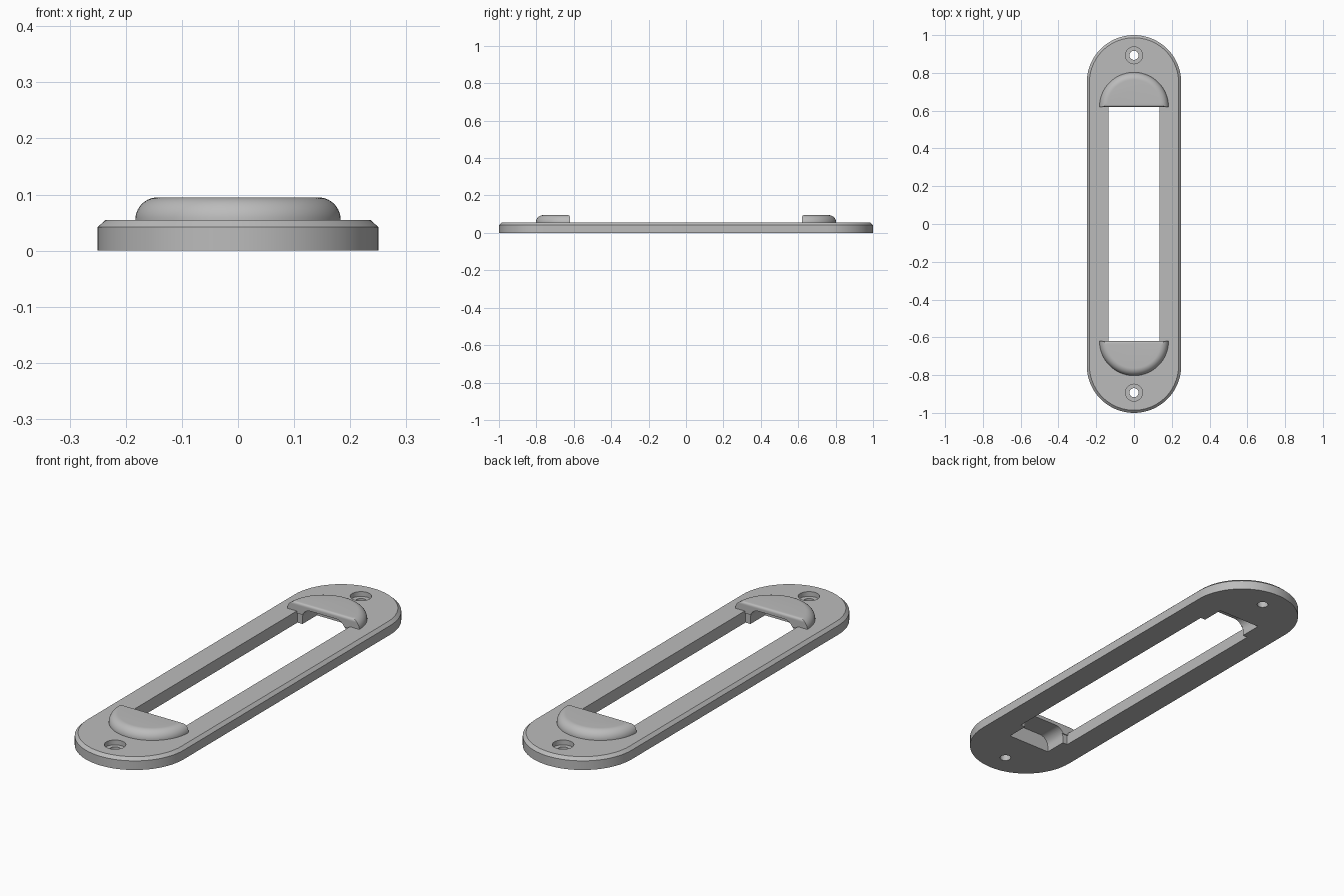
import bpy, bmesh, math

if "Cube" in bpy.data.objects:
    bpy.data.objects.remove(bpy.data.objects["Cube"])

grey = bpy.data.materials.new("plain grey")
grey.use_nodes = True
colour = (0.5, 0.5, 0.5, 1)
grey.diffuse_color = colour
grey.node_tree.nodes["Principled BSDF"].inputs["Base Color"].default_value = colour


def loft(name, rows):
    """Solid from equal-length closed rings of points, capped at both ends."""
    bm = bmesh.new()
    rings = [[bm.verts.new(p) for p in row] for row in rows]
    n = len(rings[0])
    for a, b in zip(rings, rings[1:]):
        for i in range(n):
            j = (i + 1) % n
            bm.faces.new((a[i], a[j], b[j], b[i]))
    bm.faces.new(rings[0][::-1])
    bm.faces.new(rings[-1])
    bmesh.ops.recalc_face_normals(bm, faces=bm.faces[:])
    mesh = bpy.data.meshes.new(name)
    bm.to_mesh(mesh)
    bm.free()
    mesh.materials.append(grey)
    obj = bpy.data.objects.new(name, mesh)
    bpy.context.collection.objects.link(obj)
    return obj


def arc(r, start, end, n, cx=0, cy=0):
    return [(cx + r * math.cos(start + (end - start) * i / n),
             cy + r * math.sin(start + (end - start) * i / n)) for i in range(n + 1)]


def stadium(r, z):
    pts = arc(r, 0, math.pi, 40, cy=0.75) + arc(r, math.pi, 2 * math.pi, 40, cy=-0.75)
    return [(x, y, z) for x, y in pts]


def cylinder(name, r, y, z0, z1):
    ring = arc(r, 0, 2 * math.pi, 32, cy=y)[:-1]
    return loft(name, [[(px, py, z) for px, py in ring] for z in (z0, z1)])


def combine(target, tool, operation):
    """Apply a boolean and discard its tool."""
    bpy.context.view_layer.objects.active = target
    mod = target.modifiers.new("join", "BOOLEAN")
    mod.operation = operation
    mod.solver = "EXACT"
    mod.object = tool
    bpy.ops.object.modifier_apply(modifier=mod.name)
    bpy.data.objects.remove(tool)


THICK, TOP, FILLET, ROUND = 0.055, 0.095, 0.04, 0.012


def end_cap(side):
    """Half-disc hood with a rounded rim and a softened straight edge."""
    steps = [THICK + FILLET * math.sin(math.pi / 2 * i / 14) for i in range(15)]
    rows = []
    for z in [0.045] + steps:
        t = min(1, max(0, (z - THICK) / FILLET))
        r = 0.143 + FILLET * math.sqrt(1 - t * t)
        u = max(0, (z - TOP + ROUND) / ROUND)
        inset = ROUND * (1 - math.sqrt(max(0, 1 - u * u)))
        a = math.asin(inset / r)
        rows.append([(x, side * (0.62 + y), z)
                     for x, y in arc(r, a, math.pi - a, 40)])
    return loft("end_cap", rows)


def pocket(side):
    """Arched hollow beneath the hood, open to the slot."""
    w, h, r = 0.11, 0.072, 0.045
    section = [(w, -0.02)] + arc(r, 0, math.pi / 2, 10, w - r, h - r)
    section += arc(r, math.pi / 2, math.pi, 10, r - w, h - r) + [(-w, -0.02)]
    return loft("pocket_cutter", [[(x, side * y, z) for x, z in section]
                                  for y in (0.6, 0.73)])


# Base plate with a chamfered upper edge
plate = loft("slotted_plate", [stadium(0.25, 0), stadium(0.25, 0.042),
                               stadium(0.236, THICK)])

# Long central slot
slot = loft("slot_cutter", [[(x, y, z) for x, y in
                             ((0.135, -0.625), (0.135, 0.625),
                              (-0.135, 0.625), (-0.135, -0.625))]
                            for z in (-0.1, 0.2)])
combine(plate, slot, "DIFFERENCE")

# Hoods, hollows and counterbored screw holes at both ends
for side in (-1, 1):
    combine(plate, end_cap(side), "UNION")
    combine(plate, pocket(side), "DIFFERENCE")
    combine(plate, cylinder("bore_cutter", 0.045, side * 0.893, 0.033, 0.2), "DIFFERENCE")
    combine(plate, cylinder("hole_cutter", 0.024, side * 0.893, -0.1, 0.2), "DIFFERENCE")

# Smooth curves, crisp edges
bpy.ops.object.select_all(action="DESELECT")
plate.select_set(True)
bpy.context.view_layer.objects.active = plate
bpy.ops.object.shade_smooth_by_angle(angle=math.radians(25))
